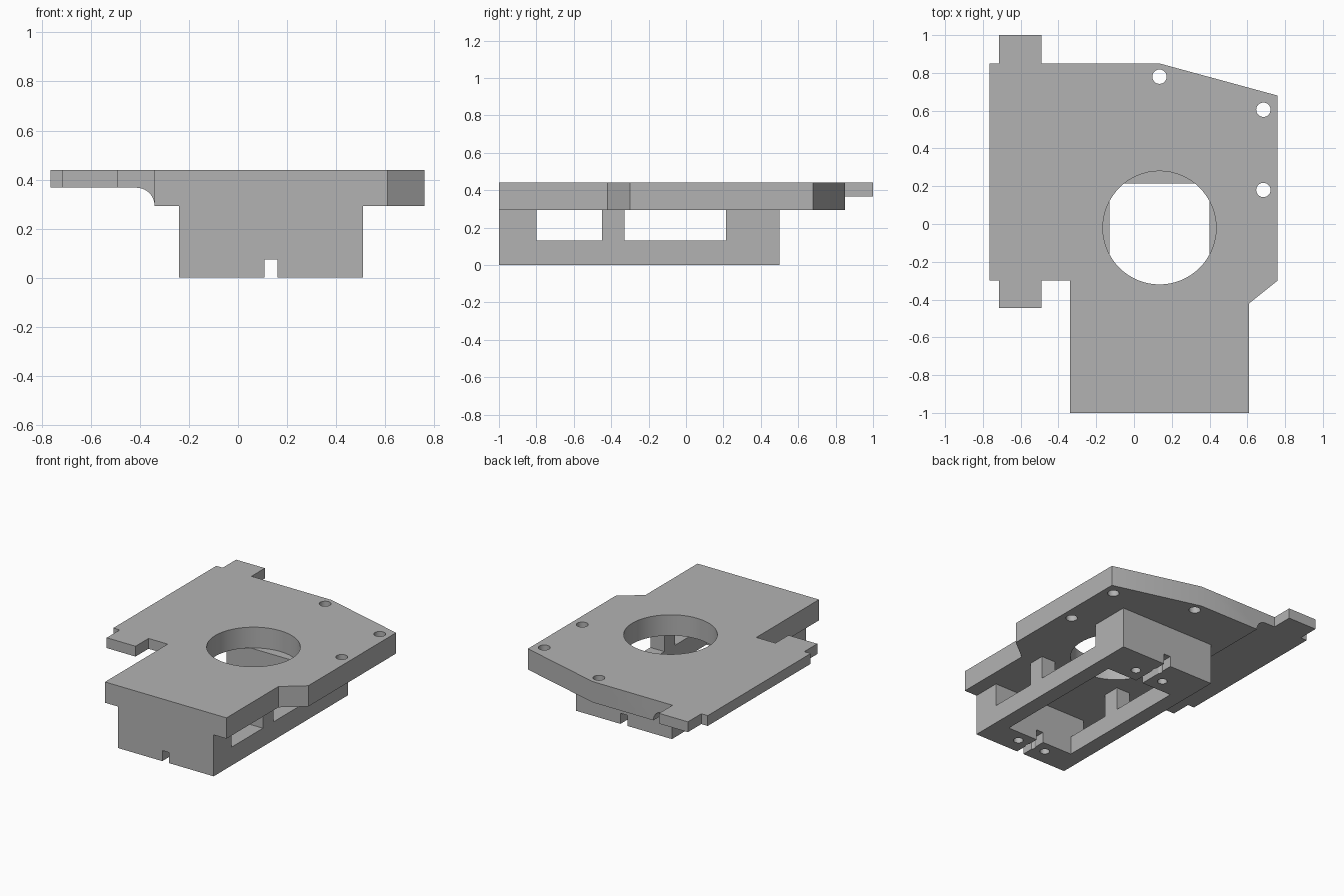
import bpy
import bmesh
from math import cos, sin, pi
from mathutils import Vector

old = bpy.data.objects.get("Cube")
if old:
    bpy.data.objects.remove(old, do_unlink=True)

grey = bpy.data.materials.new("plain_grey")
grey.use_nodes = True
colour = (0.45, 0.45, 0.45, 1)
grey.diffuse_color = colour
grey.node_tree.nodes["Principled BSDF"].inputs["Base Color"].default_value = colour

TOP, THIN, DECK = 0.44, 0.367, 0.293   # plate top, flange underside, plate underside
MID = 0.135                            # centre line of the frame in x


def prism(name, outline, depth):
    """Extrude a closed 3D outline along a depth vector."""
    bm = bmesh.new()
    face = bm.faces.new([bm.verts.new(p) for p in outline])
    moved = bmesh.ops.extrude_face_region(bm, geom=[face])["geom"]
    bmesh.ops.translate(bm, vec=Vector(depth),
                        verts=[v for v in moved if isinstance(v, bmesh.types.BMVert)])
    bmesh.ops.recalc_face_normals(bm, faces=bm.faces)
    mesh = bpy.data.meshes.new(name)
    bm.to_mesh(mesh)
    bm.free()
    mesh.materials.append(grey)
    obj = bpy.data.objects.new(name, mesh)
    bpy.context.collection.objects.link(obj)
    return obj


def slab(name, outline, z0, z1):
    return prism(name, [(x, y, z0) for x, y in outline], (0, 0, z1 - z0))


def box(name, x0, x1, y0, y1, z0, z1):
    return slab(name, [(x0, y0), (x1, y0), (x1, y1), (x0, y1)], z0, z1)


def cylinder(name, x, y, r, z0, z1, sides=32):
    ring = [2 * pi * i / sides for i in range(sides)]
    return slab(name, [(x + r * cos(a), y + r * sin(a)) for a in ring], z0, z1)


def combine(target, tool, operation):
    """Apply one boolean and discard the tool."""
    mod = target.modifiers.new("boolean", "BOOLEAN")
    mod.operation, mod.solver, mod.object = operation, "EXACT", tool
    bpy.context.view_layer.objects.active = target
    bpy.ops.object.modifier_apply(modifier=mod.name)
    bpy.data.objects.remove(tool, do_unlink=True)


def cut(target, tool):
    combine(target, tool, "DIFFERENCE")


# Thick mounting plate with clipped corners
plate = slab("mounting_plate", [(-0.34, -1), (0.61, -1), (0.61, -0.42), (0.76, -0.30),
                                (0.76, 0.68), (0.135, 0.85), (-0.34, 0.85)], DECK, TOP)

# Thin flange with a tab at each end
flange = slab("side_flange", [(-0.25, -0.30), (-0.25, 0.85), (-0.49, 0.85), (-0.49, 1),
                              (-0.715, 1), (-0.715, 0.85), (-0.765, 0.85), (-0.765, -0.30),
                              (-0.715, -0.30), (-0.715, -0.445), (-0.49, -0.445),
                              (-0.49, -0.30)], THIN, TOP)
combine(plate, flange, "UNION")

# Rounded fillet under the flange
radius = THIN - DECK
arc = [pi / 2 * (1 - i / 10) for i in range(11)]
profile = [(-0.34 - radius + radius * cos(a), DECK + radius * sin(a)) for a in arc]
profile += [(-0.30, DECK), (-0.30, 0.40), (-0.34 - radius, 0.40)]
fillet = prism("flange_fillet", [(x, -0.30, z) for x, z in profile], (0, 1.15, 0))
combine(plate, fillet, "UNION")

# Large round opening and three screw holes in the plate
cut(plate, cylinder("opening", MID, -0.02, 0.30, 0.2, 0.5, 64))
for x, y in [(MID, 0.78), (0.685, 0.605), (0.685, 0.18)]:
    cut(plate, cylinder("screw_hole", x, y, 0.038, 0.2, 0.5))

# Base frame, hollow through the middle
frame = box("base_frame", -0.24, 0.51, -1, 0.5, 0, DECK)
cut(frame, box("cavity", -0.13, 0.40, -0.80, 0.215, -0.1, 0.4))

# Windows through both long walls
for y0, y1 in [(-0.80, -0.45), (-0.33, 0.215)]:
    cut(frame, box("window", -0.4, 0.7, y0, y1, 0.13, 0.4))

# Slot along the underside of both end blocks
cut(frame, box("slot", MID - 0.027, MID + 0.027, -1.1, 0.6, -0.1, 0.075))

# Blind bores on the slot, with a pair of pin holes beside each
for bore_y, pin_y in [(-0.895, -0.885), (0.40, 0.315)]:
    for part in (frame, plate):
        cut(part, cylinder("bore", MID, bore_y, 0.035, -0.1, 0.43, 24))
    for side in (-1, 1):
        cut(frame, cylinder("pin_hole", MID + side * 0.113, pin_y, 0.032, -0.1, 0.2, 24))

# Smooth round walls, crisp edges
for part in (plate, frame):
    bpy.ops.object.select_all(action="DESELECT")
    part.select_set(True)
    bpy.context.view_layer.objects.active = part
    bpy.ops.object.shade_smooth_by_angle(angle=pi / 6)
